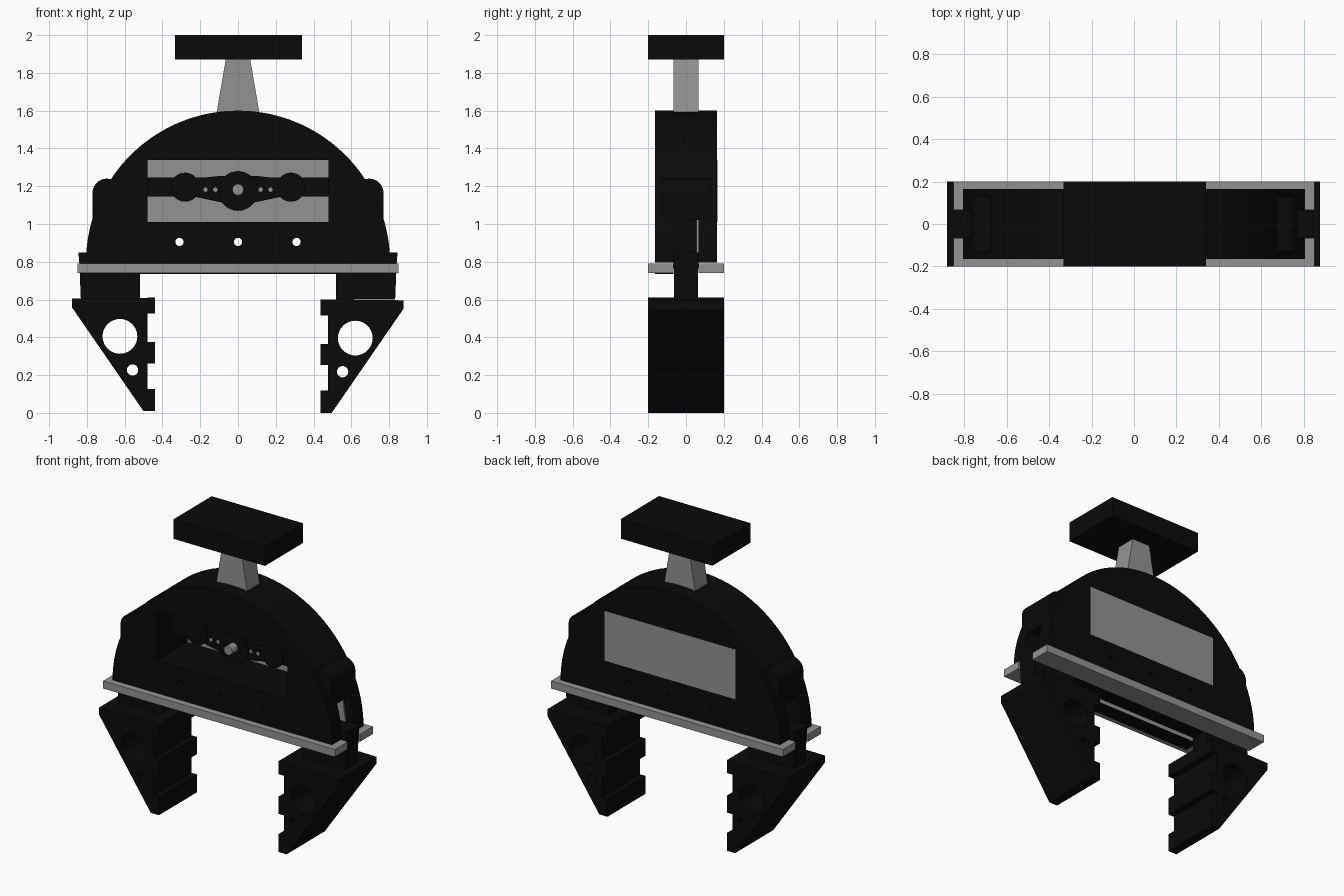
import bpy, bmesh, math

if "Cube" in bpy.data.objects:
    bpy.data.objects.remove(bpy.data.objects["Cube"])


def material(name, v):
    m = bpy.data.materials.new(name)
    m.diffuse_color = (v, v, v, 1)
    m.use_nodes = True
    m.node_tree.nodes["Principled BSDF"].inputs["Base Color"].default_value = m.diffuse_color
    return m


BLACK = material("matte_black", 0.003)
GREY = material("mid_grey", 0.29)


def prism(name, pts, y0, y1, mat):
    """Extrude an xz outline from y0 to y1."""
    bm = bmesh.new()
    a = [bm.verts.new((x, y0, z)) for x, z in pts]
    b = [bm.verts.new((x, y1, z)) for x, z in pts]
    bm.faces.new(a)
    bm.faces.new(b[::-1])
    n = len(pts)
    for i in range(n):
        j = (i + 1) % n
        bm.faces.new((a[j], a[i], b[i], b[j]))
    bmesh.ops.recalc_face_normals(bm, faces=bm.faces)
    me = bpy.data.meshes.new(name)
    bm.to_mesh(me)
    bm.free()
    me.materials.append(mat)
    ob = bpy.data.objects.new(name, me)
    bpy.context.collection.objects.link(ob)
    return ob


def arc(cx, cz, r, a0=0, a1=360, n=32):
    full = a1 - a0 == 360
    k = n if full else n + 1
    return [(cx + r * math.cos(math.radians(a0 + (a1 - a0) * i / n)),
             cz + r * math.sin(math.radians(a0 + (a1 - a0) * i / n))) for i in range(k)]


def rect(x0, x1, z0, z1):
    return [(x0, z0), (x1, z0), (x1, z1), (x0, z1)]


def activate(ob):
    bpy.ops.object.select_all(action='DESELECT')
    ob.select_set(True)
    bpy.context.view_layer.objects.active = ob


def cut(ob, pts, y0, y1):
    c = prism("cutter", pts, y0, y1, ob.data.materials[0])
    c.hide_render = True
    m = ob.modifiers.new("cut", 'BOOLEAN')
    m.operation, m.solver, m.object = 'DIFFERENCE', 'EXACT', c
    activate(ob)
    bpy.ops.object.modifier_apply(modifier=m.name)
    bpy.data.objects.remove(c)


def smooth(ob):
    activate(ob)
    bpy.ops.object.shade_smooth_by_angle(angle=math.radians(30))


# Domed housing with window, through holes and end slots
body = prism("housing", arc(0, 0.795, 0.805, 0, 180, 72), -0.165, 0.165, BLACK)
cut(body, rect(-0.48, 0.48, 1.01, 1.34), -0.3, 0.3)
for x in (-0.31, 0, 0.31):
    cut(body, arc(x, 0.905, 0.022, n=20), -0.3, 0.3)
for s in (-1, 1):
    cut(body, rect(*sorted((s * 0.58, s * 0.95)), 0.7, 1.08), -0.065, 0.065)
smooth(body)

# Back panel closing the window
prism("back_panel", rect(-0.48, 0.48, 1.01, 1.34), 0.155, 0.166, GREY)

# Linkage inside the window
prism("link_bar", rect(-0.48, 0.48, 1.145, 1.245), -0.02, 0.155, BLACK)
horn = [(-0.28, 1.155), (-0.09, 1.115), (0.09, 1.115), (0.28, 1.155),
        (0.28, 1.235), (0.09, 1.255), (-0.09, 1.255), (-0.28, 1.235)]
prism("horn_arm", horn, -0.035, 0.05, BLACK)
smooth(prism("horn_hub", arc(0, 1.175, 0.105), -0.045, 0.1, BLACK))
smooth(prism("horn_pin", arc(0, 1.182, 0.03, n=24), -0.105, 0.1, GREY))
for s in (-1, 1):
    smooth(prism("horn_end", arc(s * 0.28, 1.195, 0.077), -0.04, 0.1, BLACK))
    for x in (0.12, 0.172):
        prism("horn_hole", arc(s * x, 1.182, 0.012, n=12), -0.038, -0.034, GREY)

# Base plate with a central opening and end notches
base = prism("base_plate", rect(-0.85, 0.85, 0.74, 0.79), -0.2, 0.2, GREY)
cut(base, rect(-0.95, 0.95, 0.7, 0.85), -0.065, 0.065)
# The notched plate is two rails; short ties carry the housing floor between them
prism("housing_floor", rect(-0.56, 0.56, 0.765, 0.80), -0.066, 0.066, BLACK)
prism("floor_strip", rect(-0.55, 0.55, 0.736, 0.741), -0.165, -0.065, BLACK)

# Handle neck and top block
prism("neck", [(-0.115, 1.58), (0.115, 1.58), (0.065, 1.87), (-0.065, 1.87)],
      -0.066, 0.066, GREY)
prism("top_block", rect(-0.333, 0.338, 1.87, 2.0), -0.2, 0.2, BLACK)

# Side bosses, sliding arms and toothed jaws
jaw_pts = [(0.88, 0.605), (0.44, 0.61), (0.44, 0.525), (0.48, 0.525), (0.48, 0.375),
           (0.44, 0.375), (0.44, 0.262), (0.48, 0.262), (0.48, 0.127), (0.44, 0.127),
           (0.44, 0.009), (0.50, 0.009), (0.88, 0.56)]
for s, dx, dz, side in ((-1, 0, 0, "left"), (1, -0.004, -0.009, "right")):
    boss = [(0.60, 1.02), (0.77, 1.02)] + arc(0.695, 1.165, 0.075, 0, 110, 12) + [(0.60, 1.235)]
    ob = prism(side + "_boss", [(s * x, z) for x, z in boss], -0.13, 0.13, BLACK)
    smooth(ob)
    arm = [(0.518, 0.60), (0.832, 0.60), (0.84, 0.79), (0.845, 0.85), (0.70, 0.85), (0.518, 0.79)]
    prism(side + "_arm", [(s * x, z) for x, z in arm], -0.064, 0.064, BLACK)
    guide = [(0.60, 0.85), (0.75, 0.85), (0.72, 1.06), (0.60, 1.06)]
    prism(side + "_inner_guide", [(s * x, z) for x, z in guide], 0.055, 0.066, GREY)
    jaw = prism(side + "_jaw", [(s * (x + dx), z + dz) for x, z in jaw_pts], -0.2, 0.2, BLACK)
    cut(jaw, arc(s * (0.625 + dx), 0.405 + dz, 0.092, n=40), -0.3, 0.3)
    cut(jaw, arc(s * (0.558 + dx), 0.227 + dz, 0.03, n=24), -0.3, 0.3)
    smooth(jaw)
